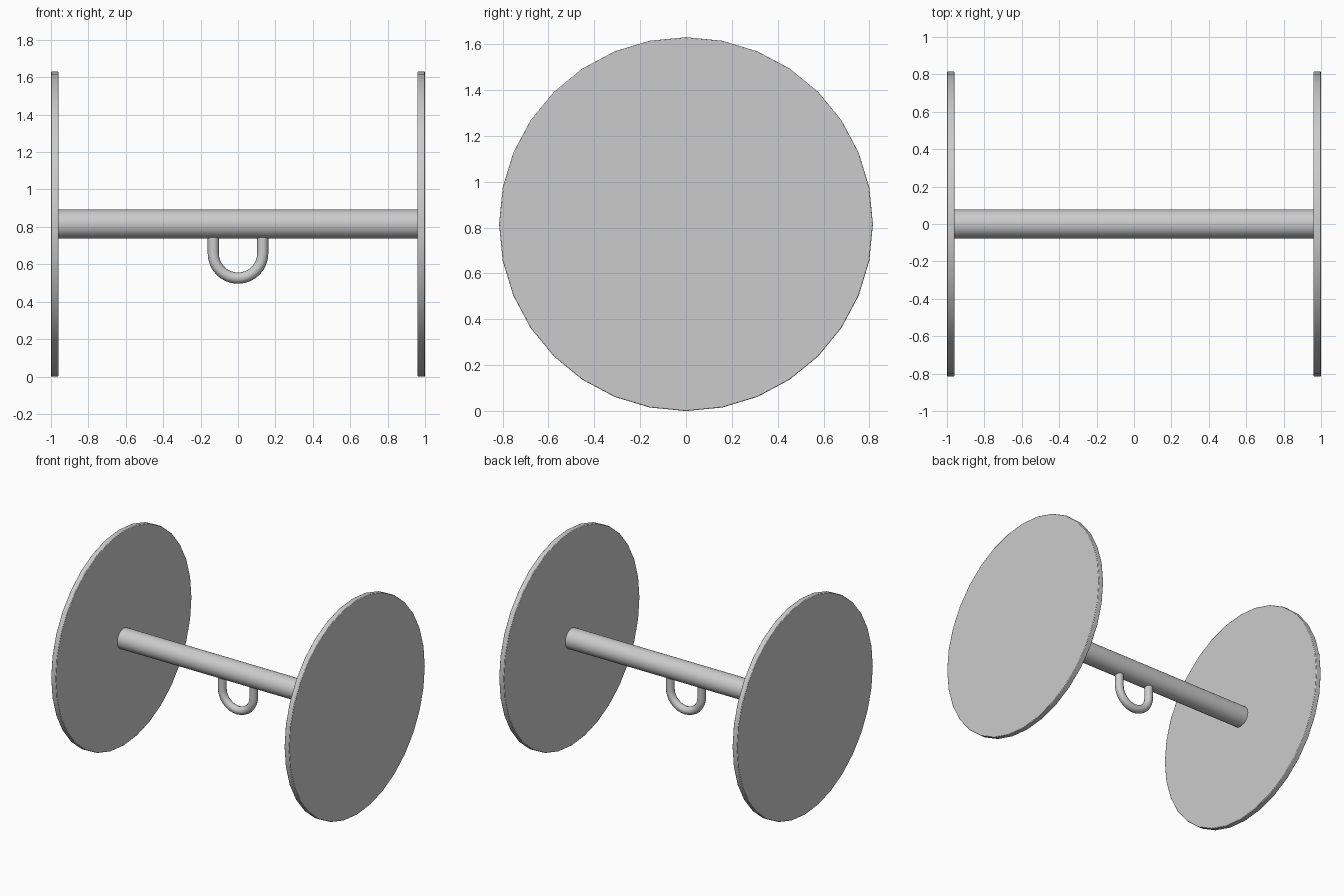
import bpy
import math

cube = bpy.data.objects.get("Cube")
if cube:
    bpy.data.objects.remove(cube, do_unlink=True)

RADIUS = 0.815
THICKNESS = 0.04


def smooth(obj, degrees=40):
    bpy.ops.object.select_all(action='DESELECT')
    obj.select_set(True)
    bpy.context.view_layer.objects.active = obj
    bpy.ops.object.shade_smooth_by_angle(angle=math.radians(degrees))


def cylinder_x(name, radius, length, x, sides):
    """Cylinder lying along x at wheel-centre height."""
    bpy.ops.mesh.primitive_cylinder_add(
        vertices=sides, radius=radius, depth=length,
        location=(x, 0, RADIUS), rotation=(0, math.pi / 2, 0))
    obj = bpy.context.object
    obj.name = name
    bpy.ops.object.transform_apply(location=False, rotation=True, scale=True)
    return obj


# Wheels: thin discs with a slightly softened rim
for name, side in (("left_wheel", 1), ("right_wheel", -1)):
    wheel = cylinder_x(name, RADIUS, THICKNESS, side * (1 - THICKNESS / 2), 32)
    bevel = wheel.modifiers.new("soft_rim", 'BEVEL')
    bevel.width = 0.004
    bevel.segments = 2
    bevel.limit_method = 'ANGLE'
    smooth(wheel)

# Axle joining the wheels
smooth(cylinder_x("axle", 0.077, 2 - 2 * THICKNESS + 0.02, 0, 32))

# Hanging loop: U-shaped tube under the axle
LOOP_R, LOOP_Z = 0.132, 0.658
arc = [math.pi * (1 + i / 16) for i in range(17)]
path = [(LOOP_R * math.cos(a), LOOP_Z + LOOP_R * math.sin(a)) for a in arc]
path = [(-LOOP_R, RADIUS - 0.03)] + path + [(LOOP_R, RADIUS - 0.03)]

curve = bpy.data.curves.new("hanging_loop", 'CURVE')
curve.dimensions = '3D'
curve.bevel_depth = 0.03
curve.bevel_resolution = 3
curve.use_fill_caps = True
spline = curve.splines.new('POLY')
spline.points.add(len(path) - 1)
for point, (x, z) in zip(spline.points, path):
    point.co = (x, 0, z, 1)

loop = bpy.data.objects.new("hanging_loop", curve)
bpy.context.collection.objects.link(loop)
bpy.ops.object.select_all(action='DESELECT')
loop.select_set(True)
bpy.context.view_layer.objects.active = loop
bpy.ops.object.convert(target='MESH')
smooth(bpy.context.object, 60)
